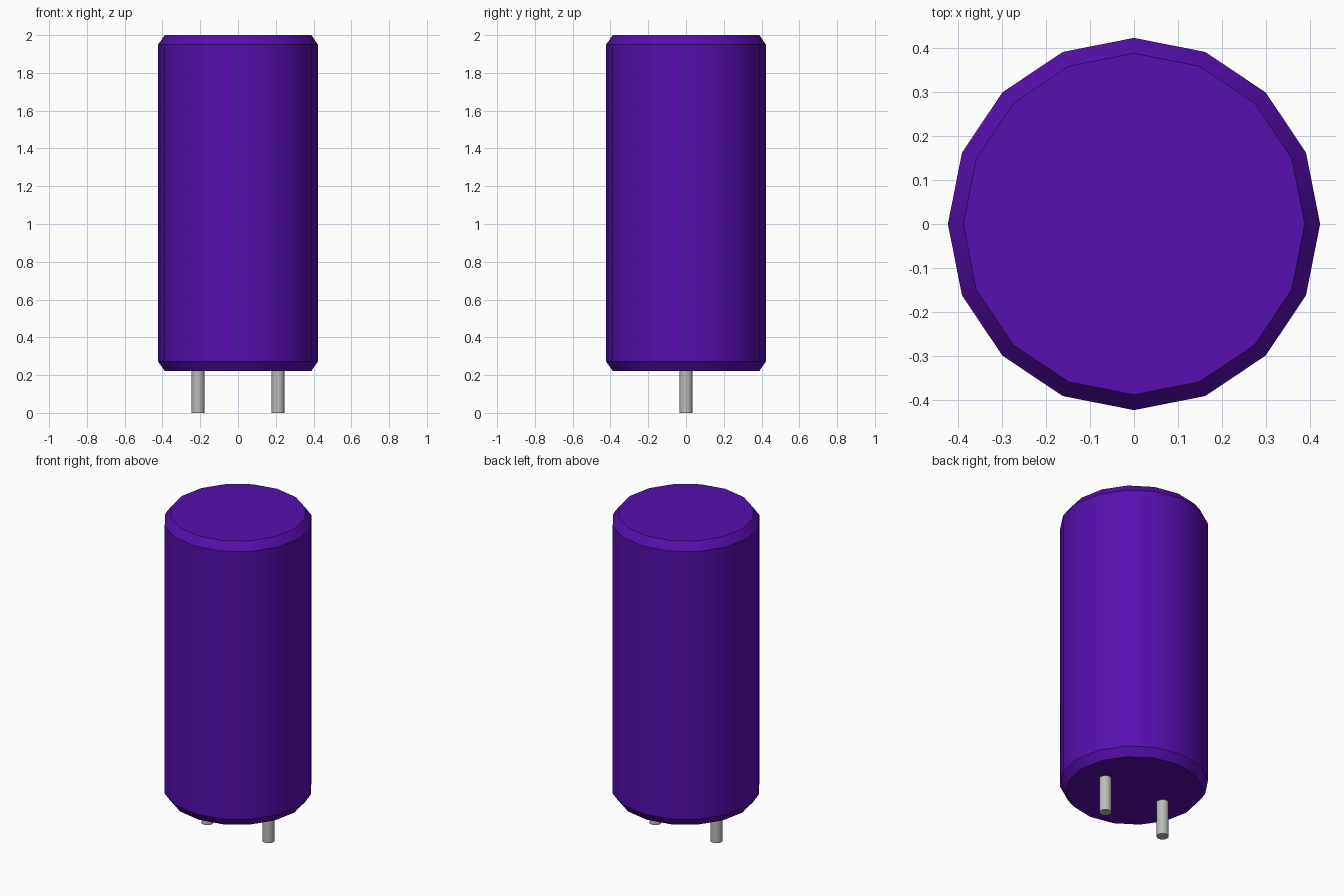
import bpy, bmesh
from math import cos, sin, pi, radians

if "Cube" in bpy.data.objects:
    bpy.data.objects.remove(bpy.data.objects["Cube"], do_unlink=True)


def material(name, rgb):
    m = bpy.data.materials.new(name)
    m.use_nodes = True
    m.diffuse_color = (*rgb, 1)
    m.node_tree.nodes["Principled BSDF"].inputs["Base Color"].default_value = (*rgb, 1)
    return m


def lathe(name, profile, sides, mat, x=0):
    """Closed solid turned around a vertical axis from (radius, height) points."""
    bm = bmesh.new()
    rings = [[bm.verts.new((r * cos(2 * pi * i / sides), r * sin(2 * pi * i / sides), z))
              for i in range(sides)] for r, z in profile]
    for low, high in zip(rings, rings[1:]):
        for i in range(sides):
            j = (i + 1) % sides
            bm.faces.new((low[i], low[j], high[j], high[i]))
    bm.faces.new(rings[0][::-1])
    bm.faces.new(rings[-1])
    mesh = bpy.data.meshes.new(name)
    bm.to_mesh(mesh)
    bm.free()
    mesh.materials.append(mat)
    obj = bpy.data.objects.new(name, mesh)
    obj.location.x = x
    bpy.context.collection.objects.link(obj)
    bpy.ops.object.select_all(action='DESELECT')
    obj.select_set(True)
    bpy.context.view_layer.objects.active = obj
    bpy.ops.object.shade_smooth_by_angle(angle=radians(30))
    return obj


purple = material("purple sleeve", (0.095, 0.004, 0.42))
metal = material("grey metal", (0.5, 0.5, 0.5))

# Chamfered can
lathe("can_body", [(0.388, 0.222), (0.423, 0.272), (0.423, 1.95), (0.388, 2.0)], 16, purple)

# Pair of leads under the can
for side, x in (("right", -0.212), ("left", 0.212)):
    lathe(side + "_lead", [(0.035, 0), (0.035, 0.24)], 16, metal, x)
